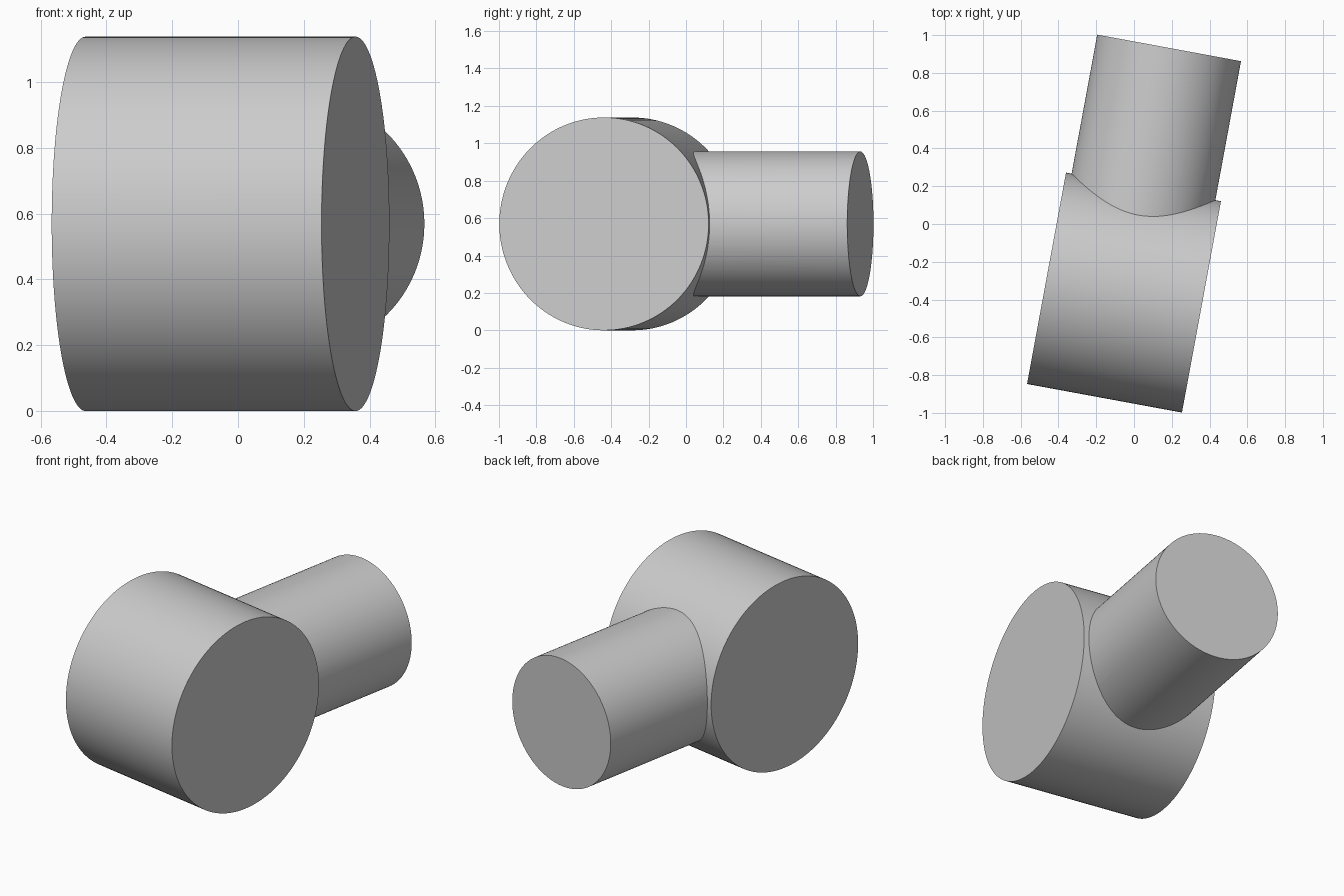
import bpy
from math import radians, sin, cos, pi
from mathutils import Matrix, Vector

cube = bpy.data.objects.get("Cube")
if cube:
    bpy.data.objects.remove(cube, do_unlink=True)

# Single flat grey
grey = bpy.data.materials.new("plain_grey")
grey.use_nodes = True
colour = (0.6, 0.6, 0.6, 1)
grey.diffuse_color = colour
grey.node_tree.nodes["Principled BSDF"].inputs["Base Color"].default_value = colour

TURN = radians(-10.45)
HEAD_RADIUS, HEAD_LENGTH = 0.569, 0.834
STEM_RADIUS, STEM_LENGTH = 0.387, 1.317
centre = Vector((-0.053, -0.363, HEAD_RADIUS))
across = Vector((cos(TURN), sin(TURN), 0))
along = Vector((-sin(TURN), cos(TURN), 0))


def cylinder(name, radius, start, end):
    """Capped cylinder between two points."""
    axis = end - start
    bpy.ops.mesh.primitive_cylinder_add(vertices=128, radius=radius, depth=axis.length)
    obj = bpy.context.object
    obj.name = name
    turn = axis.to_track_quat("Z", "Y").to_matrix().to_4x4()
    obj.data.transform(Matrix.Translation((start + end) / 2) @ turn)
    obj.data.materials.append(grey)
    return obj


# Wide drum lying across, with a narrower stem running back from its centre
stem = cylinder("stem", STEM_RADIUS, centre, centre + along * STEM_LENGTH)
head = cylinder("drum_with_stem", HEAD_RADIUS,
                centre - across * HEAD_LENGTH / 2, centre + across * HEAD_LENGTH / 2)

# Fuse into one solid
bpy.context.view_layer.objects.active = head
union = head.modifiers.new("join_stem", "BOOLEAN")
union.operation = "UNION"
union.solver = "EXACT"
union.object = stem
bpy.ops.object.modifier_apply(modifier=union.name)
bpy.data.objects.remove(stem, do_unlink=True)

# Smooth sides, sharp rims and seam
bpy.ops.object.select_all(action="DESELECT")
head.select_set(True)
bpy.context.view_layer.objects.active = head
bpy.ops.object.shade_smooth_by_angle(angle=radians(30))
